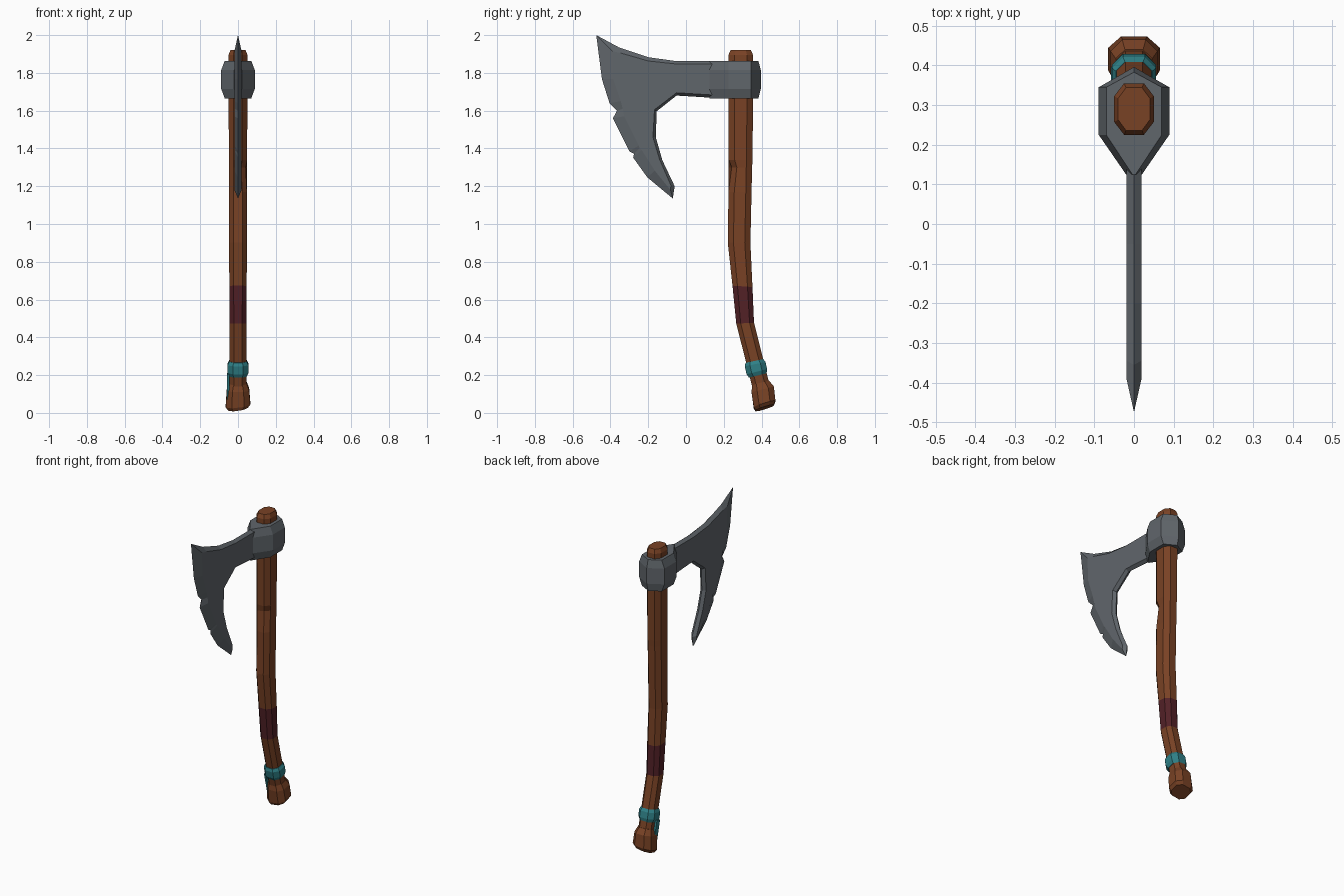
import bpy, bmesh, math
from mathutils import Matrix

if "Cube" in bpy.data.objects:
    bpy.data.objects.remove(bpy.data.objects["Cube"])


def material(name, rgb):
    m = bpy.data.materials.new(name)
    m.diffuse_color = (*rgb, 1)
    m.use_nodes = True
    m.node_tree.nodes["Principled BSDF"].inputs["Base Color"].default_value = m.diffuse_color
    return m


WOOD = material("brown wood", (0.190, 0.054, 0.018))
WRAP = material("maroon wrap", (0.085, 0.015, 0.020))
TEAL = material("teal cloth", (0.028, 0.215, 0.240))
STEEL = material("dark steel", (0.118, 0.133, 0.148))


def finish(name, bm, *mats):
    bmesh.ops.recalc_face_normals(bm, faces=bm.faces[:])
    me = bpy.data.meshes.new(name)
    bm.to_mesh(me)
    bm.free()
    for m in mats:
        me.materials.append(m)
    ob = bpy.data.objects.new(name, me)
    bpy.context.collection.objects.link(ob)
    return ob


def loft(rings, slots=None):
    """Skin a list of equal-length point rings and cap both ends."""
    bm = bmesh.new()
    vs = [[bm.verts.new(p) for p in r] for r in rings]
    n = len(rings[0])
    for i, (a, b) in enumerate(zip(vs, vs[1:])):
        for k in range(n):
            f = bm.faces.new((a[k], a[(k + 1) % n], b[(k + 1) % n], b[k]))
            f.material_index = slots[i] if slots else 0
    bm.faces.new(vs[0])
    bm.faces.new(vs[-1])
    return bm


def octagon(y, z, hx, hy, tilt=0, c=0.5, shear=0):
    """Chamfered rectangle centred on the handle path, tilted about x."""
    cx, cy = hx * c, hy * c
    pts = [(hx, -hy + cy), (hx, hy - cy), (hx - cx, hy), (-hx + cx, hy),
           (-hx, hy - cy), (-hx, -hy + cy), (-hx + cx, -hy), (hx - cx, -hy)]
    t = math.radians(tilt)
    return [(px, y + py * math.cos(t), z + py * math.sin(t) + px * shear) for px, py in pts]


# Handle: bent octagonal shaft with a flush wrap
shaft = [octagon(*s) for s in (
    (.290, 1.92, .040, .054), (.290, 1.895, .050, .065), (.290, 1.67, .050, .065),
    (.289, 1.34, .048, .063), (.288, 1.30, .048, .062), (.286, 1.17, .047, .061),
    (.281, .90, .047, .060, -2), (.299, .67, .046, .053, -4), (.313, .475, .044, .047, 3),
    (.365, .27, .044, .046, 14), (.402, .12, .044, .046, 14))]
# chip in the front edge of the shaft
for k, d in ((0, .012), (7, .016)):
    x, y, z = shaft[4][k]
    shaft[4][k] = (x - d * .6, y + d, z)
finish("handle", loft(shaft, [0] * 7 + [1] + [0] * 2), WOOD, WRAP)

# Pommel: flared knob, slightly skewed at the bottom
finish("pommel", loft([octagon(*s) for s in (
    (.395, .160, .046, .046, 14), (.406, .125, .059, .061, 14),
    (.416, .045, .065, .060, 17, .5, .12), (.416, .026, .052, .050, 17, .5, .14))]), WOOD)

# Teal band and its hanging end
finish("cloth_band", loft([octagon(*s) for s in (
    (.362, .275, .046, .048, 12), (.366, .258, .055, .056, 12),
    (.375, .218, .055, .056, 14), (.380, .198, .046, .048, 14))]), TEAL)
strap = bmesh.new()
bmesh.ops.create_cube(strap, size=1, matrix=Matrix.Translation((-.052, .378, .135))
                      @ Matrix.Rotation(math.radians(14), 4, 'X')
                      @ Matrix.Diagonal((.012, .032, .15, 1)))
finish("strap_end", strap, TEAL)


# Axe eye: pointed collar around the shaft
def collar(z, w, back, nose):
    return [(w, .225, z), (w, .345, z), (0, back, z), (-w, .345, z),
            (-w, .225, z), (-nose, .125, z), (nose, .125, z)]


finish("axe_eye", loft([collar(1.665, .070, .383, .004), collar(1.715, .089, .396, .02),
                        collar(1.815, .089, .396, .02), collar(1.864, .070, .383, .004)]), STEEL)

# Blade: outline (y, z) with the offset to the raised flat on each side
outline = [
    (.16, 1.862, 0, -.015), (-.05, 1.862, 0, -.015), (-.20, 1.883, 0, -.02),
    (-.355, 1.935, .01, -.03), (-.475, 2.0, .085, -.085),
    (-.445, 1.767, .06, 0), (-.405, 1.64, .06, .01), (-.365, 1.60, .03, .01),
    (-.387, 1.56, .06, .01), (-.30, 1.385, .05, .03), (-.275, 1.372, .03, .03),
    (-.28, 1.352, .045, .04), (-.205, 1.247, .04, .035), (-.07, 1.135, -.012, .045),
    (-.06, 1.20, -.02, .005), (-.125, 1.337, -.015, .005), (-.16, 1.46, -.015, 0),
    (-.155, 1.597, -.012, .008), (-.05, 1.68, 0, .015), (.16, 1.667, 0, .015)]
T = .019
finish("blade", loft([
    [(-T, y + dy, z + dz) for y, z, dy, dz in outline],
    [(0, y, z) for y, z, dy, dz in outline],
    [(T, y + dy, z + dz) for y, z, dy, dz in outline]]), STEEL)
